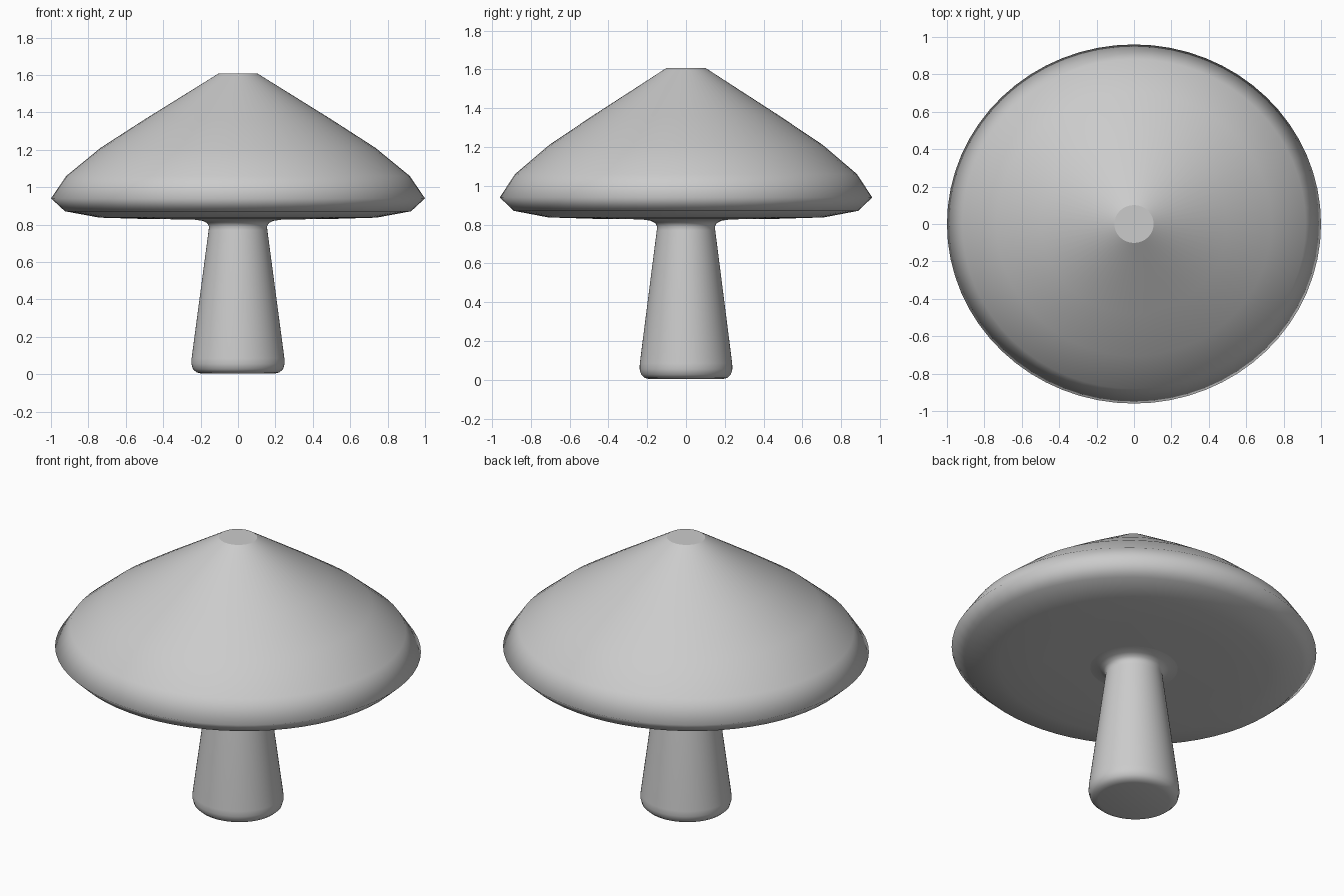
import bpy, bmesh, math

if "Cube" in bpy.data.objects:
    bpy.data.objects.remove(bpy.data.objects["Cube"])

SEGMENTS = 64
DEPTH_RATIO = 0.96  # the whole form is slightly narrower front to back


def lathe(name, profile, cap_first=False, smooth_angle=50):
    """Revolve (radius, z) points around z, listed from bottom to top."""
    bm = bmesh.new()
    rings = []
    for r, z in profile:
        rings.append([bm.verts.new((r * math.cos(2 * math.pi * i / SEGMENTS),
                                    r * DEPTH_RATIO * math.sin(2 * math.pi * i / SEGMENTS), z))
                      for i in range(SEGMENTS)])
    for low, high in zip(rings, rings[1:]):
        for i in range(SEGMENTS):
            j = (i + 1) % SEGMENTS
            bm.faces.new((low[i], low[j], high[j], high[i]))
    if cap_first:
        bm.faces.new(rings[0][::-1])
    else:
        bm.faces.new(rings[-1])
    mesh = bpy.data.meshes.new(name)
    bm.to_mesh(mesh)
    bm.free()
    obj = bpy.data.objects.new(name, mesh)
    bpy.context.collection.objects.link(obj)
    bpy.ops.object.select_all(action='DESELECT')
    obj.select_set(True)
    bpy.context.view_layer.objects.active = obj
    bpy.ops.object.shade_smooth_by_angle(angle=math.radians(smooth_angle))
    return obj


# Stem: rounded foot, tapered shaft, small flare meeting the underside
lathe("stem", [(0.195, 0.003), (0.222, 0.01), (0.241, 0.027), (0.249, 0.055), (0.248, 0.085),
               (0.157, 0.77), (0.155, 0.79), (0.165, 0.808), (0.19, 0.82), (0.24, 0.827)],
      cap_first=True, smooth_angle=80)

# Cap: flat underside, faceted rim profile, conical dome with a small flat top
cap = lathe("cap", [(0.24, 0.827), (0.50, 0.83), (0.74, 0.837), (0.925, 0.871), (1.0, 0.94),
                    (0.918, 1.06), (0.735, 1.21), (0.498, 1.363), (0.105, 1.607)],
            smooth_angle=89)

# Crisp edge around the flat top
for edge in cap.data.edges:
    if all(cap.data.vertices[v].co.z > 1.6 for v in edge.vertices):
        edge.use_edge_sharp = True
